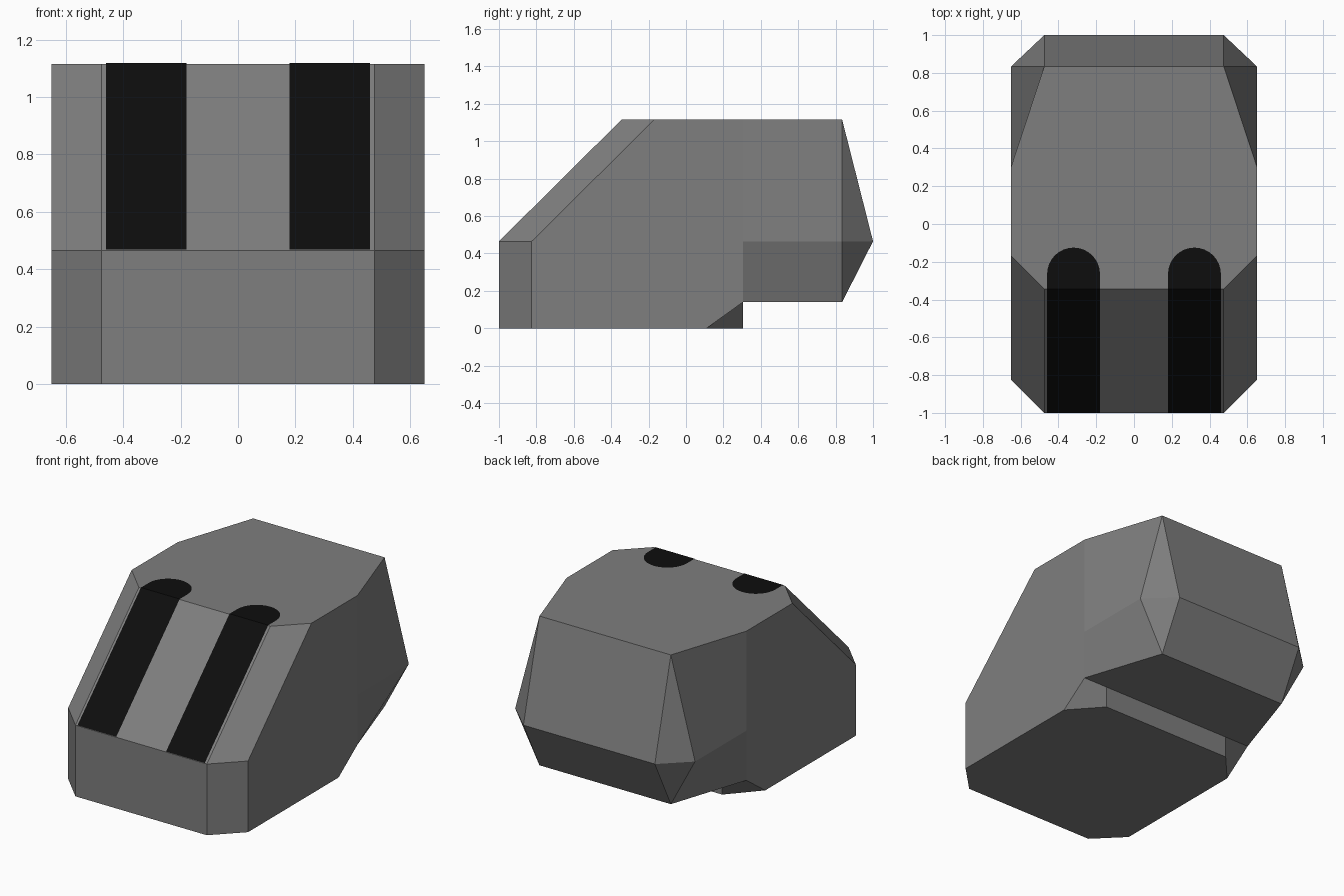
import bpy, bmesh, math

if "Cube" in bpy.data.objects:
    bpy.data.objects.remove(bpy.data.objects["Cube"])


def material(name, value):
    m = bpy.data.materials.new(name)
    m.diffuse_color = (value, value, value, 1)
    m.use_nodes = True
    m.node_tree.nodes["Principled BSDF"].inputs["Base Color"].default_value = m.diffuse_color
    return m


grey = material("grey plastic", 0.21)
black = material("black stripe", 0.004)

W, N = 0.65, 0.475                   # full and chamfered half widths
LOW, MID, TOP = 0.14, 0.465, 1.115   # overhang, belt and roof heights
STEP = 0.305                         # where the base ends and overhang begins


def make_object(name, bm, mat):
    mesh = bpy.data.meshes.new(name)
    bm.to_mesh(mesh)
    bm.free()
    mesh.materials.append(mat)
    obj = bpy.data.objects.new(name, mesh)
    bpy.context.collection.objects.link(obj)
    return obj


# Right-half corner points of the body
P = {
    "front0": (N, -1, 0), "front1": (N, -1, MID), "front2": (N, -0.345, TOP),
    "side0": (W, -0.825, 0), "side1": (W, -0.825, MID), "side2": (W, -0.17, TOP),
    "rear0": (W, STEP, LOW), "rear1": (W, STEP, MID), "rear2": (W, STEP, TOP),
    "back0": (N, 0.835, LOW), "back1": (W, 0.835, MID), "back2": (N, 0.835, TOP),
    "tail": (N, 1, MID),
    "heel": (W, 0.11, 0), "step0": (N, STEP, 0), "step1": (N, STEP, LOW),
}
# Faces crossing the middle: right-hand chain, closed by its mirror image
SPANS = [
    "front0 front1", "front1 front2", "front2 side2 rear2 back2",
    "back2 tail", "tail back0", "back0 rear0 step1", "step1 step0",
    "step0 heel side0 front0",
]
# Faces on each side
SIDES = [
    "side0 heel rear0 rear1 rear2 side2 side1",
    "front0 side0 side1 front1", "front1 side1 side2 front2",
    "rear2 rear1 back1 back2", "rear0 back0 back1 rear1",
    "back2 back1 tail", "back1 back0 tail", "heel step0 step1 rear0",
]
bm = bmesh.new()
right = {k: bm.verts.new(p) for k, p in P.items()}
left = {k: bm.verts.new((-p[0], p[1], p[2])) for k, p in P.items()}
for chain in SPANS:
    keys = chain.split()
    bm.faces.new([right[k] for k in keys] + [left[k] for k in reversed(keys)])
for chain in SIDES:
    keys = chain.split()
    bm.faces.new([right[k] for k in keys])
    bm.faces.new([left[k] for k in reversed(keys)])
bmesh.ops.recalc_face_normals(bm, faces=bm.faces)
make_object("body", bm, grey)

# Two stripes running up the slope and ending in a round tip on the roof
LIFT, R = 0.003, 0.14
for side, cx in (("left", -0.32), ("right", 0.32)):
    bm = bmesh.new()
    a, b = [bm.verts.new((cx + s * R, -1, MID + LIFT)) for s in (-1, 1)]
    c, d = [bm.verts.new((cx + s * R, -0.345, TOP + LIFT)) for s in (1, -1)]
    bm.faces.new((a, b, c, d))
    tip = [bm.verts.new((cx + R * math.cos(t), -0.265 + R * math.sin(t), TOP + LIFT))
           for t in (math.pi * i / 16 for i in range(17))]
    bm.faces.new([d, c] + tip)
    make_object(side + "_stripe", bm, black)
